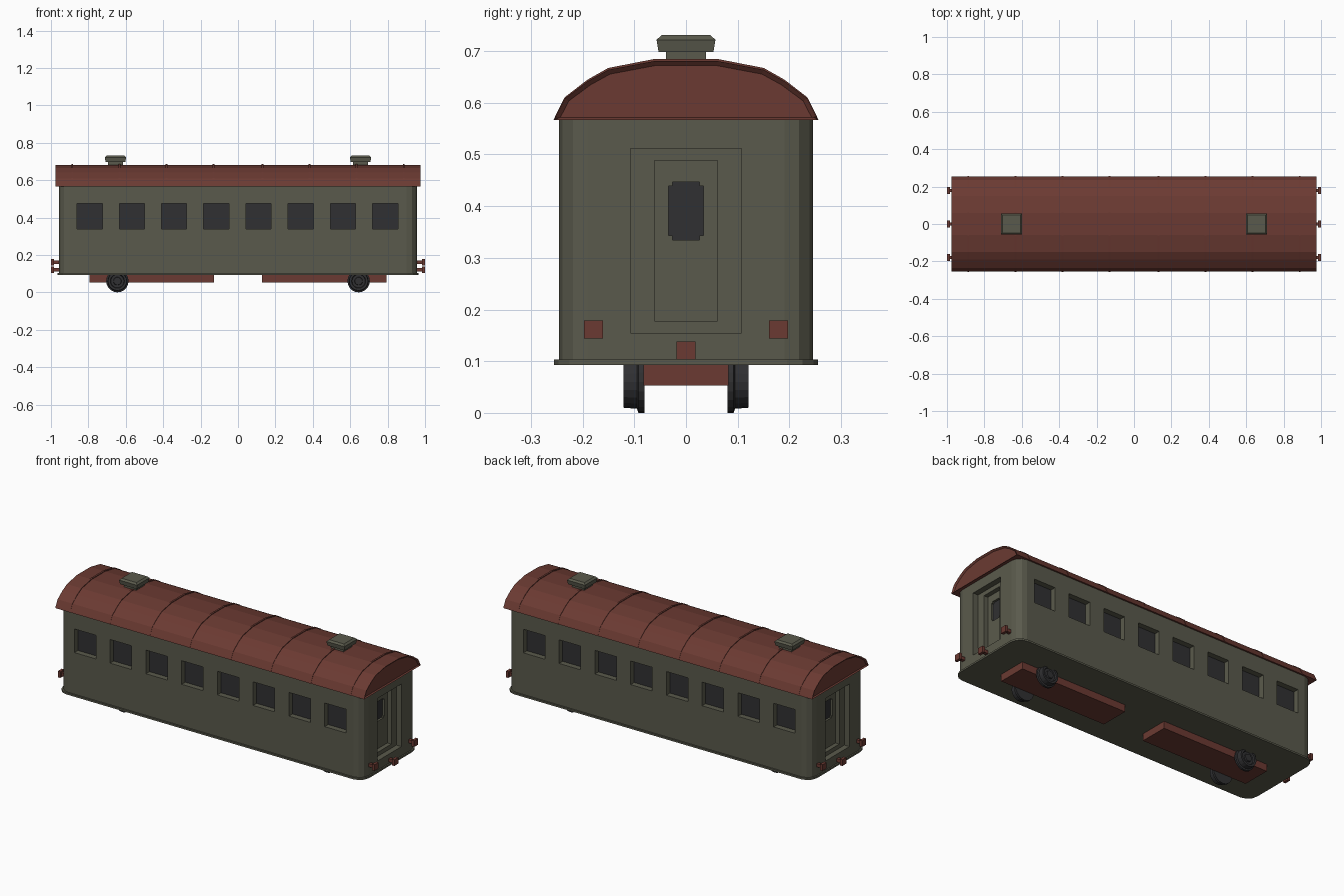
import bpy, bmesh, math
from mathutils import Matrix

if "Cube" in bpy.data.objects:
    bpy.data.objects.remove(bpy.data.objects["Cube"])


def material(name, rgb):
    m = bpy.data.materials.new(name)
    lin = [((c / 255 + 0.055) / 1.055) ** 2.4 for c in rgb]
    m.diffuse_color = (*lin, 1)
    m.use_nodes = True
    m.node_tree.nodes["Principled BSDF"].inputs["Base Color"].default_value = m.diffuse_color
    return m


GREEN = material("olive_green", (90, 90, 76))
RED = material("oxide_red", (107, 58, 50))
DARK = material("dark_grey", (48, 48, 50))


def finish(name, bm, mat):
    bmesh.ops.recalc_face_normals(bm, faces=bm.faces)
    me = bpy.data.meshes.new(name)
    bm.to_mesh(me)
    bm.free()
    me.materials.append(mat)
    ob = bpy.data.objects.new(name, me)
    bpy.context.collection.objects.link(ob)
    return ob


def add_box(bm, x0, x1, y0, y1, z0, z1):
    M = Matrix.Translation(((x0 + x1) / 2, (y0 + y1) / 2, (z0 + z1) / 2))
    M = M @ Matrix.Diagonal((abs(x1 - x0), abs(y1 - y0), abs(z1 - z0), 1))
    bmesh.ops.create_cube(bm, size=1, matrix=M)


def boxes(name, mat, items):
    bm = bmesh.new()
    for b in items:
        add_box(bm, *b)
    return finish(name, bm, mat)


def loft(bm, rings):
    """Skin a list of closed rings and cap both ends; returns the caps."""
    vs = [[bm.verts.new(p) for p in r] for r in rings]
    n = len(vs[0])
    for a, b in zip(vs, vs[1:]):
        for i in range(n):
            bm.faces.new((a[i], a[(i + 1) % n], b[(i + 1) % n], b[i]))
    return [bm.faces.new(vs[0][::-1]), bm.faces.new(vs[-1])]


def rounded_plan(hx, hy, r, z, seg=3):
    pts = []
    for q, (sx, sy) in enumerate([(1, 1), (-1, 1), (-1, -1), (1, -1)]):
        for k in range(seg + 1):
            a = math.pi / 2 * (q + k / seg)
            pts.append((sx * (hx - r) + r * math.cos(a), sy * (hy - r) + r * math.sin(a), z))
    return pts


# body shell and floor plate
bm = bmesh.new()
loft(bm, [rounded_plan(0.957, 0.246, 0.055, z) for z in (0.1, 0.575)])
body = finish("carriage_body", bm, GREEN)
bm = bmesh.new()
loft(bm, [rounded_plan(0.965, 0.255, 0.06, z) for z in (0.093, 0.103)])
finish("floor_plate", bm, GREEN)

# openings: side windows and stepped end doors
WINDOWS = [-0.793 + 0.2257 * i for i in range(8)]
W, Z0, Z1 = 0.0675, 0.34, 0.475
SIDES = (-1, 1)
cuts = [
    [(x - W, x + W, s * 0.211, s * 0.3, Z0, Z1) for x in WINDOWS for s in SIDES]
    + [(s * 0.925, s * 1.05, -0.107, 0.107, 0.155, 0.512) for s in SIDES],
    [(s * 0.9, s * 1.05, -0.061, 0.061, 0.178, 0.488) for s in SIDES],
    [(s * 0.885, s * 1.05, -0.034, 0.034, 0.335, 0.447) for s in SIDES],
]
bpy.context.view_layer.objects.active = body
for items in cuts:
    cutter = boxes("opening_cutter", GREEN, items)
    cutter.hide_render = True
    mod = body.modifiers.new("openings", 'BOOLEAN')
    mod.operation, mod.solver, mod.object = 'DIFFERENCE', 'EXACT', cutter
    bpy.ops.object.modifier_apply(modifier=mod.name)
    bpy.data.objects.remove(cutter)

# glass panes
boxes("side_window_panes", DARK,
      [(x - W, x + W, s * 0.209, s * 0.214, Z0, Z1) for x in WINDOWS for s in SIDES])
boxes("door_window_panes", DARK,
      [(s * 0.883, s * 0.888, -0.034, 0.034, 0.335, 0.447) for s in SIDES])
boxes("door_window_corners", GREEN,
      [(s * 0.885, s * 0.9, y - 0.004, y + 0.004, z - 0.004, z + 0.004)
       for s in SIDES for y in (-0.03, 0.03) for z in (0.339, 0.443)])

# arched roof with recessed ends, and thin ribs
HALF = [(0.255, 0.567), (0.252, 0.574), (0.234, 0.609), (0.19, 0.642), (0.15, 0.664), (0.06, 0.681)]
PROFILE = HALF + [(-y, z) for y, z in reversed(HALF)]


def roof_ring(x, sy=1.0, sz=1.0):
    return [(x, y * sy, 0.567 + (z - 0.567) * sz) for y, z in PROFILE]


bm = bmesh.new()
caps = loft(bm, [roof_ring(-0.975), roof_ring(0.975)])
bmesh.ops.recalc_face_normals(bm, faces=bm.faces)
bmesh.ops.inset_region(bm, faces=caps, thickness=0.009, depth=-0.008)
finish("roof", bm, RED)

bm = bmesh.new()
for x in (0.13, 0.382, 0.634, 0.886):
    for s in SIDES:
        loft(bm, [roof_ring(s * x - 0.005, 1.004, 1.035), roof_ring(s * x + 0.005, 1.004, 1.035)])
finish("roof_ribs", bm, RED)

# roof vents: square neck under a flared cap
bm = bmesh.new()
for s in SIDES:
    cx = s * 0.655
    add_box(bm, cx - 0.039, cx + 0.039, -0.039, 0.039, 0.67, 0.7)
    loft(bm, [[(cx + a * h, b * h, z) for a, b in ((1, 1), (-1, 1), (-1, -1), (1, -1))]
              for h, z in ((0.053, 0.698), (0.057, 0.722), (0.047, 0.731))])
finish("roof_vents", bm, GREEN)

# buffers and centre coupler: thin stem with a square head
parts = []
for s in SIDES:
    for y, z in ((-0.179, 0.161), (0.179, 0.161), (0, 0.121)):
        parts.append((s * 0.94, s * 0.985, y - 0.009, y + 0.009, z - 0.009, z + 0.009))
        parts.append((s * 0.984, s * 1.0, y - 0.018, y + 0.018, z - 0.0175, z + 0.0175))
boxes("buffers", RED, parts)

# underframe beams
boxes("underframe", RED, [(s * 0.127, s * 0.795, -0.082, 0.082, 0.053, 0.096) for s in SIDES])

# wheels: flange, tread, dished face and hub, lathed along y
WHEEL = [(0.06, 0.08), (0.06, 0.092), (0.052, 0.095), (0.05, 0.121), (0.038, 0.121),
         (0.035, 0.112), (0.022, 0.112), (0.02, 0.12), (0.008, 0.12)]
bm = bmesh.new()
for x in (-0.645, 0.645):
    for s in SIDES:
        loft(bm, [[(x + r * math.cos(math.tau * i / 20), s * y, 0.06 + r * math.sin(math.tau * i / 20))
                   for i in range(20)] for r, y in WHEEL])
    add_box(bm, x - 0.01, x + 0.01, -0.085, 0.085, 0.055, 0.075)  # axle
finish("wheels", bm, DARK)
